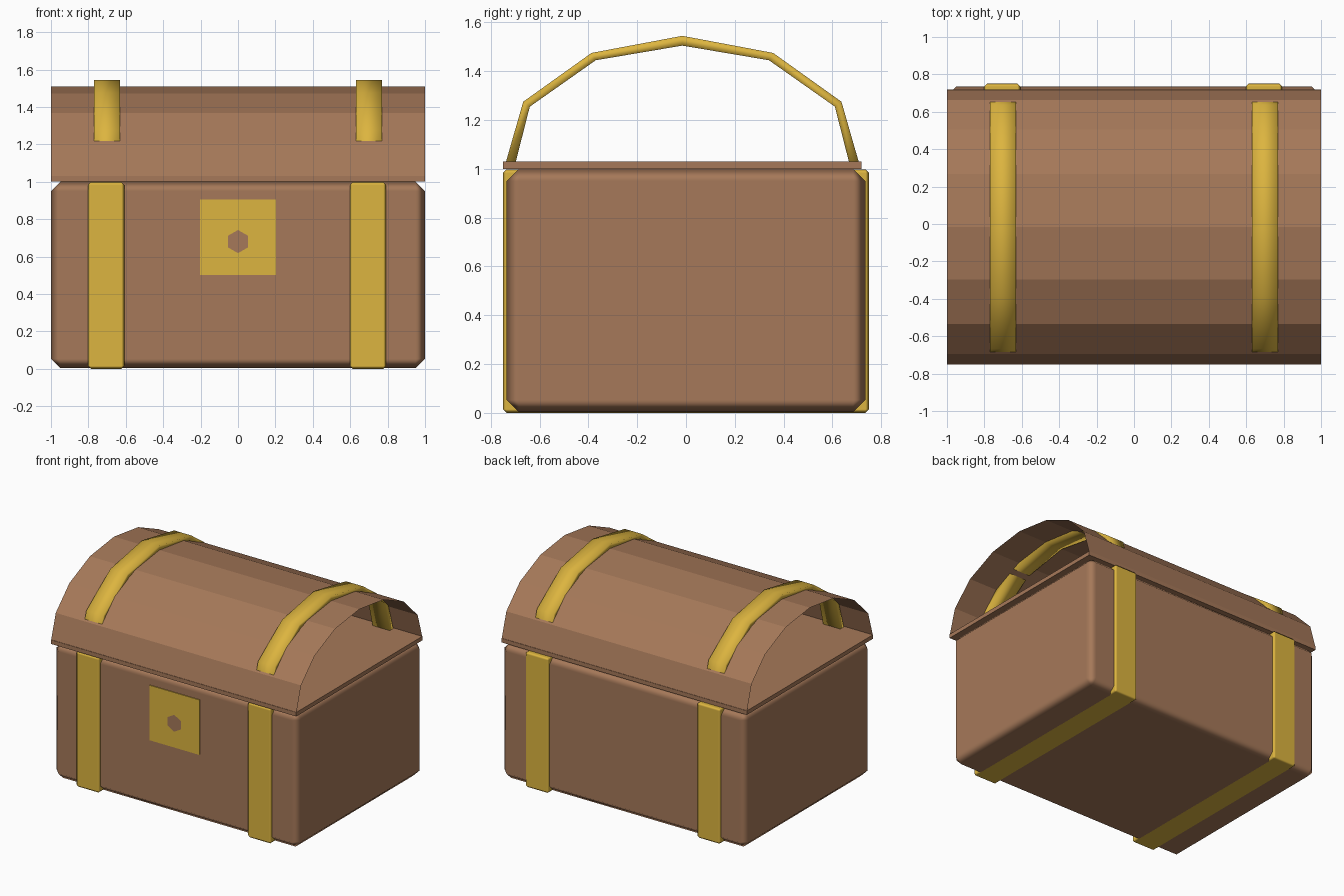
import bpy, bmesh
from math import sin, cos, pi

cube = bpy.data.objects.get("Cube")
if cube:
    bpy.data.objects.remove(cube, do_unlink=True)


def material(name, rgb):
    mat = bpy.data.materials.new(name)
    color = (*rgb, 1)
    mat.use_nodes = True
    mat.diffuse_color = color
    mat.node_tree.nodes["Principled BSDF"].inputs["Base Color"].default_value = color
    return mat


wood = material("wood brown", (0.38, 0.19, 0.10))
gold = material("gold metal", (0.72, 0.46, 0.05))


def finish(name, bm, mat, smooth=False):
    mesh = bpy.data.meshes.new(name)
    for face in bm.faces:
        face.smooth = smooth
    bm.to_mesh(mesh)
    bm.free()
    mesh.materials.append(mat)
    obj = bpy.data.objects.new(name, mesh)
    bpy.context.collection.objects.link(obj)
    return obj


def box(name, low, high, mat, bevel=0):
    bm = bmesh.new()
    bmesh.ops.create_cube(bm, size=1)
    for v in bm.verts:
        v.co = [low[i] + (v.co[i] + 0.5) * (high[i] - low[i]) for i in range(3)]
    obj = finish(name, bm, mat, smooth=bevel > 0)
    if bevel:
        mod = obj.modifiers.new("Bevel", 'BEVEL')
        mod.width = bevel
        mod.segments = 1
        mod.harden_normals = True
    return obj


def sweep(name, sections, mat, closed, smooth):
    """Join matching cross-sections into a strip or a capped bar."""
    bm = bmesh.new()
    rings = [[bm.verts.new(p) for p in section] for section in sections]
    count = len(rings[0])
    for a, b in zip(rings, rings[1:]):
        for i in range(count if closed else count - 1):
            j = (i + 1) % count
            bm.faces.new((a[i], a[j], b[j], b[i]))
    if closed:
        bm.faces.new(rings[0])
        bm.faces.new(rings[-1])
    bmesh.ops.recalc_face_normals(bm, faces=bm.faces)
    return finish(name, bm, mat, smooth)


# Chest body with chamfered edges
box("chest_body", (-1, -0.735, 0.003), (1, 0.735, 1), wood, bevel=0.05)

# Lid: flat base board and an open-ended arched shell
LID_Y = -0.015
box("lid_base", (-1, LID_Y - 0.735, 1), (1, LID_Y + 0.735, 1.03), wood)
arch = []
for i in range(9):
    a = pi * i / 8
    y, z = LID_Y - 0.735 * cos(a), 1.02 + 0.49 * sin(a)
    arch.append([(-1, y, z), (1, y, z)])
sweep("lid_arch", arch, wood, closed=False, smooth=False)

# Metal bands around the body and bent straps over the lid
outer = [(0.731, 0), (0.652, 0.275), (0.372, 0.475), (0, 0.545)]
inner = [(0.69, 0), (0.625, 0.255), (0.355, 0.445), (0, 0.505)]
half = list(zip(outer, inner))
for side, x in (("right", -0.705), ("left", 0.695)):
    box(side + "_body_band", (x - 0.097, -0.75, 0), (x + 0.097, 0.75, 0.998), gold, bevel=0.015)

for side, x in (("right", -0.7), ("left", 0.7)):
    sections = []
    for sign, steps in ((-1, half), (1, half[-2::-1])):
        for (oy, oz), (iy, iz) in steps:
            o = (LID_Y + sign * oy, 1 + oz)
            n = (LID_Y + sign * iy, 1 + iz)
            sections.append([(x - 0.07, *o), (x + 0.07, *o), (x + 0.07, *n), (x - 0.07, *n)])
    strap = sweep(side + "_lid_strap", sections, gold, closed=True, smooth=True)

# Lock plate with a hexagonal keyhole
box("lock_plate", (-0.203, -0.741, 0.5), (0.203, -0.733, 0.905), gold)
bm = bmesh.new()
hexagon = [(0.062 * sin(pi * i / 3), -0.743, 0.68 + 0.062 * cos(pi * i / 3)) for i in range(6)]
face = bm.faces.new([bm.verts.new(p) for p in hexagon])
face.normal_update()
if face.normal.y > 0:
    face.normal_flip()
finish("keyhole", bm, wood)
